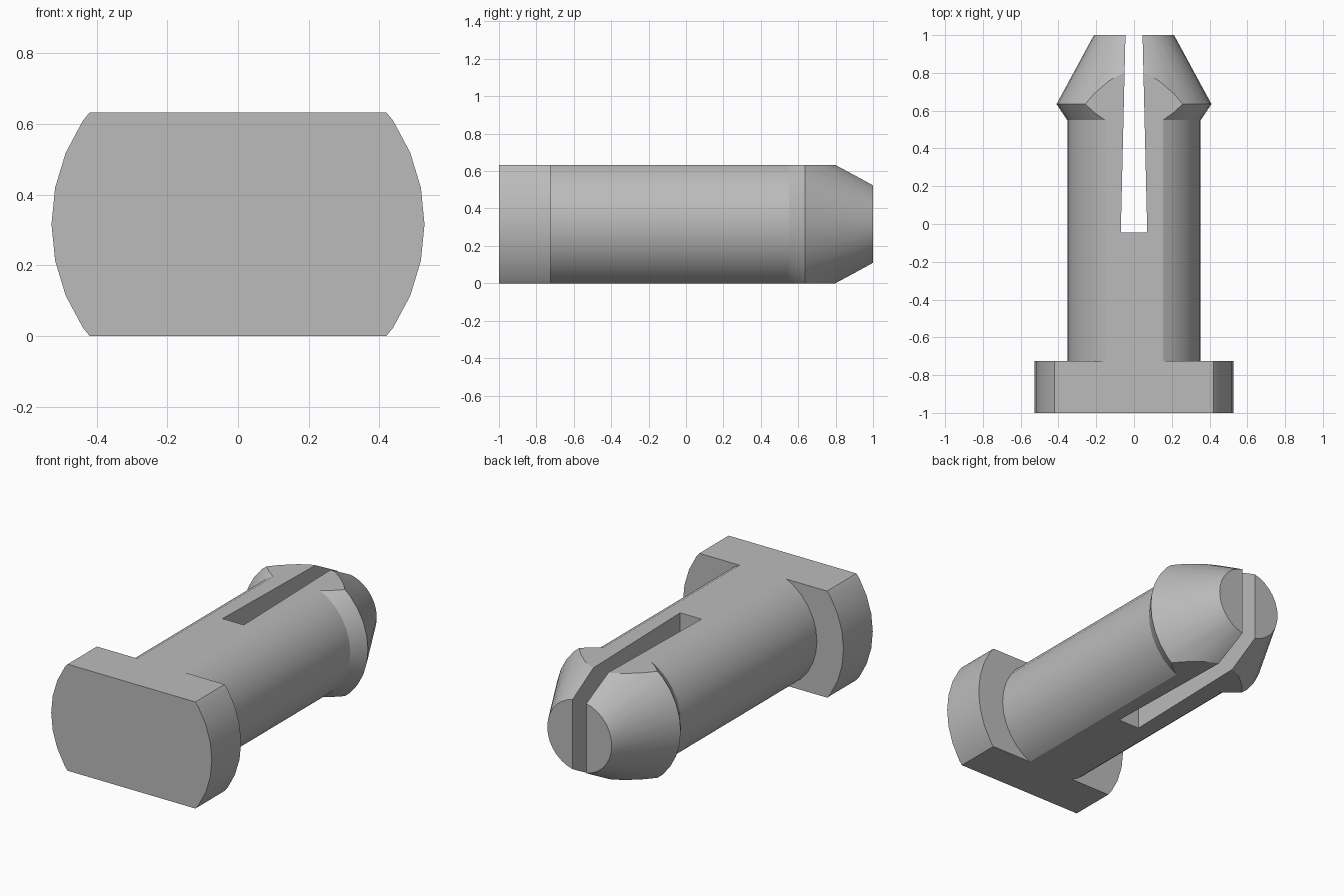
import bpy, bmesh, math
from mathutils import Vector

HALF = 0.3165      # half thickness between the two flats
SIDES = 32

cube = bpy.data.objects.get("Cube")
if cube:
    bpy.data.objects.remove(cube, do_unlink=True)

grey = bpy.data.materials.new("plain_grey")
grey.use_nodes = True
grey.diffuse_color = (0.5, 0.5, 0.5, 1)
grey.node_tree.nodes["Principled BSDF"].inputs["Base Color"].default_value = (0.5, 0.5, 0.5, 1)


def add_object(name, bm):
    bmesh.ops.recalc_face_normals(bm, faces=bm.faces)
    mesh = bpy.data.meshes.new(name)
    bm.to_mesh(mesh)
    bm.free()
    mesh.materials.append(grey)
    obj = bpy.data.objects.new(name, mesh)
    bpy.context.collection.objects.link(obj)
    return obj


def flattened_lathe(name, profile):
    """Turn (y, radius) points about the long axis, then slice flat top and bottom."""
    bm = bmesh.new()
    rings = []
    for y, r in profile:
        angles = [2 * math.pi * i / SIDES for i in range(SIDES)]
        rings.append([bm.verts.new((r * math.cos(a), y, HALF + r * math.sin(a))) for a in angles])
    for a, b in zip(rings, rings[1:]):
        for i in range(SIDES):
            j = (i + 1) % SIDES
            bm.faces.new((a[i], a[j], b[j], b[i]))
    bm.faces.new(rings[0])
    bm.faces.new(rings[-1])
    for side in (-1, 1):
        cut = bmesh.ops.bisect_plane(
            bm, geom=bm.verts[:] + bm.edges[:] + bm.faces[:], dist=1e-5,
            plane_co=Vector((0, 0, HALF + side * HALF)), plane_no=Vector((0, 0, side)),
            clear_outer=True)
        rim = [e for e in cut["geom_cut"] if isinstance(e, bmesh.types.BMEdge)]
        bmesh.ops.edgeloop_fill(bm, edges=rim)
    return add_object(name, bm)


def smooth(obj):
    bpy.ops.object.select_all(action="DESELECT")
    obj.select_set(True)
    bpy.context.view_layer.objects.active = obj
    bpy.ops.object.shade_smooth_by_angle(angle=math.radians(25))


# Wide head and barbed shaft
head = flattened_lathe("head", [(-1, 0.528), (-0.725, 0.528)])
shaft = flattened_lathe("barbed_shaft", [(-0.725, 0.353), (0.55, 0.353), (0.635, 0.41), (1, 0.212)])

# Tapered slot that splits the tip into two prongs
bm = bmesh.new()
outline = [(-0.07, -0.045), (0.07, -0.045), (0.044, 1.05), (-0.044, 1.05)]
base = bm.faces.new([bm.verts.new((x, y, -0.2)) for x, y in outline])
grown = bmesh.ops.extrude_face_region(bm, geom=[base])
bmesh.ops.translate(bm, vec=(0, 0, 1.1),
                    verts=[v for v in grown["geom"] if isinstance(v, bmesh.types.BMVert)])
cutter = add_object("slot_cutter", bm)
cutter.hide_render = True

slot = shaft.modifiers.new("slot", "BOOLEAN")
slot.operation = "DIFFERENCE"
slot.solver = "EXACT"
slot.object = cutter
bpy.context.view_layer.objects.active = shaft
bpy.ops.object.modifier_apply(modifier=slot.name)
bpy.data.objects.remove(cutter, do_unlink=True)

for part in (head, shaft):
    smooth(part)
